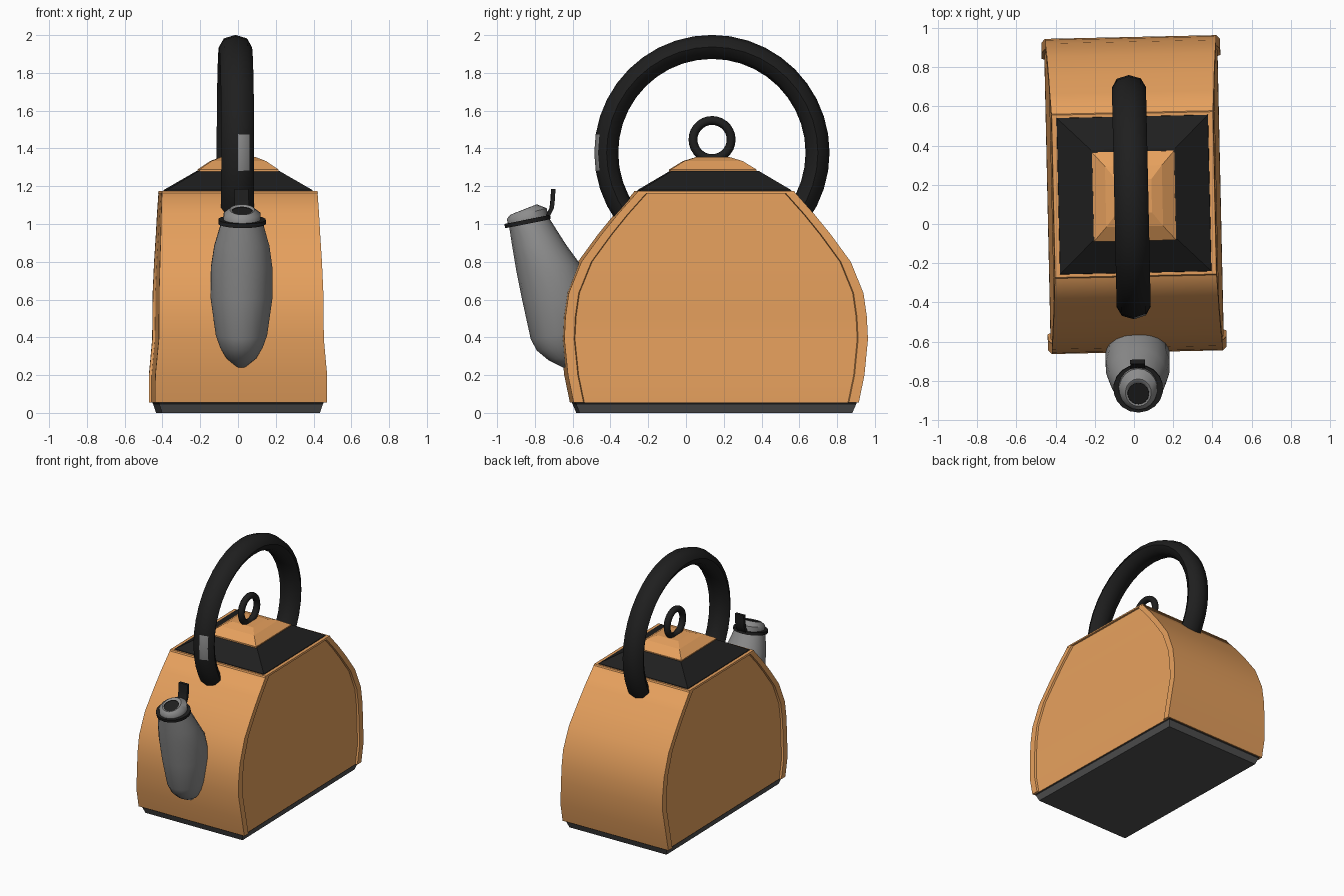
import bpy, bmesh, math
from mathutils import Matrix, Vector

if "Cube" in bpy.data.objects:
    bpy.data.objects.remove(bpy.data.objects["Cube"])

CY = 0.150          # body centre along y
# the whole kettle is turned very slightly about its vertical axis
TURN = Matrix.Translation((0, CY, 0)) @ Matrix.Rotation(math.radians(1.25), 4, 'Z') @ Matrix.Translation((0, -CY, 0))


def material(name, rgb):
    m = bpy.data.materials.new(name)
    m.diffuse_color = (*rgb, 1)
    m.use_nodes = True
    m.node_tree.nodes["Principled BSDF"].inputs["Base Color"].default_value = m.diffuse_color
    return m


COPPER = material("copper_orange", (0.79, 0.352, 0.11))
BLACK = material("black", (0.0135, 0.0135, 0.0135))
GREY = material("steel_grey", (0.265, 0.265, 0.265))
DARK = material("dark_grey", (0.08, 0.08, 0.08))


def loft(name, rings, mats, pick=lambda i, j: 0, end_mats=(0, 0), smooth=True, closed=False):
    """Skin a list of equal-length point rings; pick(ring, side) gives the material slot."""
    bm = bmesh.new()
    vs = [[bm.verts.new(TURN @ Vector(p)) for p in r] for r in rings]
    n, m = len(rings[0]), len(rings)
    for i in range(m if closed else m - 1):
        for j in range(n):
            a, b = vs[i], vs[(i + 1) % m]
            f = bm.faces.new((a[j], a[(j + 1) % n], b[(j + 1) % n], b[j]))
            f.material_index = pick(i, j)
    if not closed:
        for ring, slot in ((vs[0][::-1], end_mats[0]), (vs[-1], end_mats[1])):
            bm.faces.new(ring).material_index = slot
    bmesh.ops.recalc_face_normals(bm, faces=bm.faces)
    me = bpy.data.meshes.new(name)
    bm.to_mesh(me)
    bm.free()
    for mt in mats:
        me.materials.append(mt)
    ob = bpy.data.objects.new(name, me)
    bpy.context.collection.objects.link(ob)
    if smooth:
        bpy.ops.object.select_all(action='DESELECT')
        ob.select_set(True)
        bpy.context.view_layer.objects.active = ob
        bpy.ops.object.shade_smooth_by_angle(angle=math.radians(50))
    return ob


def rect(hx, hy, z, cy=CY):
    return [(hx, cy - hy, z), (hx, cy + hy, z), (-hx, cy + hy, z), (-hx, cy - hy, z)]


def oval(yf, zf, yb, zb, w, n=18):
    """Tilted ellipse from its front point to its back point, half width w in x."""
    c, a = Vector((0, (yf + yb) / 2, (zf + zb) / 2)), Vector((0, (yb - yf) / 2, (zb - zf) / 2))
    return [c + a * math.cos(t) + Vector((w * math.sin(t), 0, 0))
            for t in (2 * math.pi * k / n for k in range(n))]


def arc_tube(name, cx, cy, cz, R, rad, wide, sides, angles, mats, **kw):
    """Oval tube bent round the x axis."""
    rings = []
    for a in angles:
        ring = []
        for k in range(sides):
            t = 2 * math.pi * k / sides
            r = R + rad * math.cos(t)
            ring.append((cx + wide * math.sin(t), cy + r * math.cos(a), cz + r * math.sin(a)))
        rings.append(ring)
    return loft(name, rings, mats, **kw)


# Body: curved front and back band with recessed side panels (z, half x, half y)
def body_ring(z, w, h):
    right = [(w, -h), (w, -h + 0.052), (w - 0.014, -h + 0.057),
             (w - 0.014, h - 0.057), (w, h - 0.052), (w, h)]
    return [(x, y + CY, z) for x, y in right + [(-x, -y) for x, y in right]]


loft("body", [body_ring(*p) for p in (
    (0.055, 0.456, 0.755), (0.2, 0.455, 0.785), (0.39, 0.437, 0.804), (0.51, 0.436, 0.798),
    (0.635, 0.435, 0.780), (0.80, 0.429, 0.713), (0.945, 0.422, 0.607),
    (1.05, 0.418, 0.522), (1.168, 0.412, 0.417))], [COPPER])
loft("body_top_rim", [rect(0.414, 0.421, 1.162), rect(0.411, 0.414, 1.176)], [COPPER], smooth=False)

# Base: tapered dark skirt with a black seam
loft("base", [rect(0.418, 0.722, 0), rect(0.433, 0.741, 0.045), rect(0.438, 0.746, 0.057)],
     [DARK, BLACK], pick=lambda i, j: i, end_mats=(0, 1), smooth=False)

# Shoulder, lid and lid ring
loft("shoulder", [rect(0.39, 0.402, 1.165), rect(0.385, 0.398, 1.18), rect(0.215, 0.232, 1.28)],
     [BLACK], smooth=False)
loft("lid", [rect(0.21, 0.228, 1.27, 0.142), rect(0.21, 0.228, 1.288, 0.142),
             rect(0.145, 0.155, 1.333, 0.142), rect(0.09, 0.085, 1.355, 0.142)], [COPPER], smooth=False)
arc_tube("lid_ring", 0, 0.138, 1.447, 0.101, 0.0235, 0.026, 10,
         [2 * math.pi * k / 28 for k in range(28)], [BLACK], closed=True)

# Handle: oval tube with a small grey plate on its front outer side
arc_tube("handle", -0.014, 0.1375, 1.378, 0.5595, 0.0635, 0.087, 8,
         [math.radians(-36 + 9 * k) for k in range(29)], [BLACK, GREY],
         pick=lambda i, j: int(i in (23, 24) and j == 0))

# Spout: egg-shaped, sunk into the front of the body
loft("spout", [oval(*p) for p in (
    (-0.65, 0.24, -0.60, 0.25, 0.025), (-0.73, 0.28, -0.57, 0.30, 0.08),
    (-0.79, 0.33, -0.53, 0.37, 0.115), (-0.822, 0.39, -0.51, 0.44, 0.138),
    (-0.868, 0.60, -0.50, 0.62, 0.166), (-0.90, 0.76, -0.555, 0.78, 0.165),
    (-0.92, 0.88, -0.635, 0.89, 0.148), (-0.937, 0.99, -0.727, 1.035, 0.11))], [GREY])
loft("spout_collar", [oval(*p) for p in (
    (-0.957, 0.978, -0.716, 1.026, 0.127), (-0.962, 1.0, -0.720, 1.048, 0.127))], [BLACK])

# Spout cap, its sloping top facing forward with a dark opening
loft("spout_cap", [oval(*p) for p in (
    (-0.945, 1.0, -0.73, 1.045, 0.1), (-0.948, 1.028, -0.738, 1.084, 0.098),
    (-0.93, 1.049, -0.79, 1.104, 0.066), (-0.92, 1.049, -0.81, 1.092, 0.055),
    (-0.919, 1.046, -0.811, 1.088, 0.054))], [GREY, BLACK],
    pick=lambda i, j: int(i == 3), end_mats=(0, 1))

# Spout lever: thin curved tab rising behind the cap
loft("spout_lever", [[(x, y + d, z) for x, d in ((-0.038, -0.011), (0.038, -0.011), (0.038, 0.011), (-0.038, 0.011))]
                     for y, z in ((-0.745, 1.025), (-0.728, 1.05), (-0.711, 1.085), (-0.706, 1.13), (-0.703, 1.185))],
     [BLACK])
